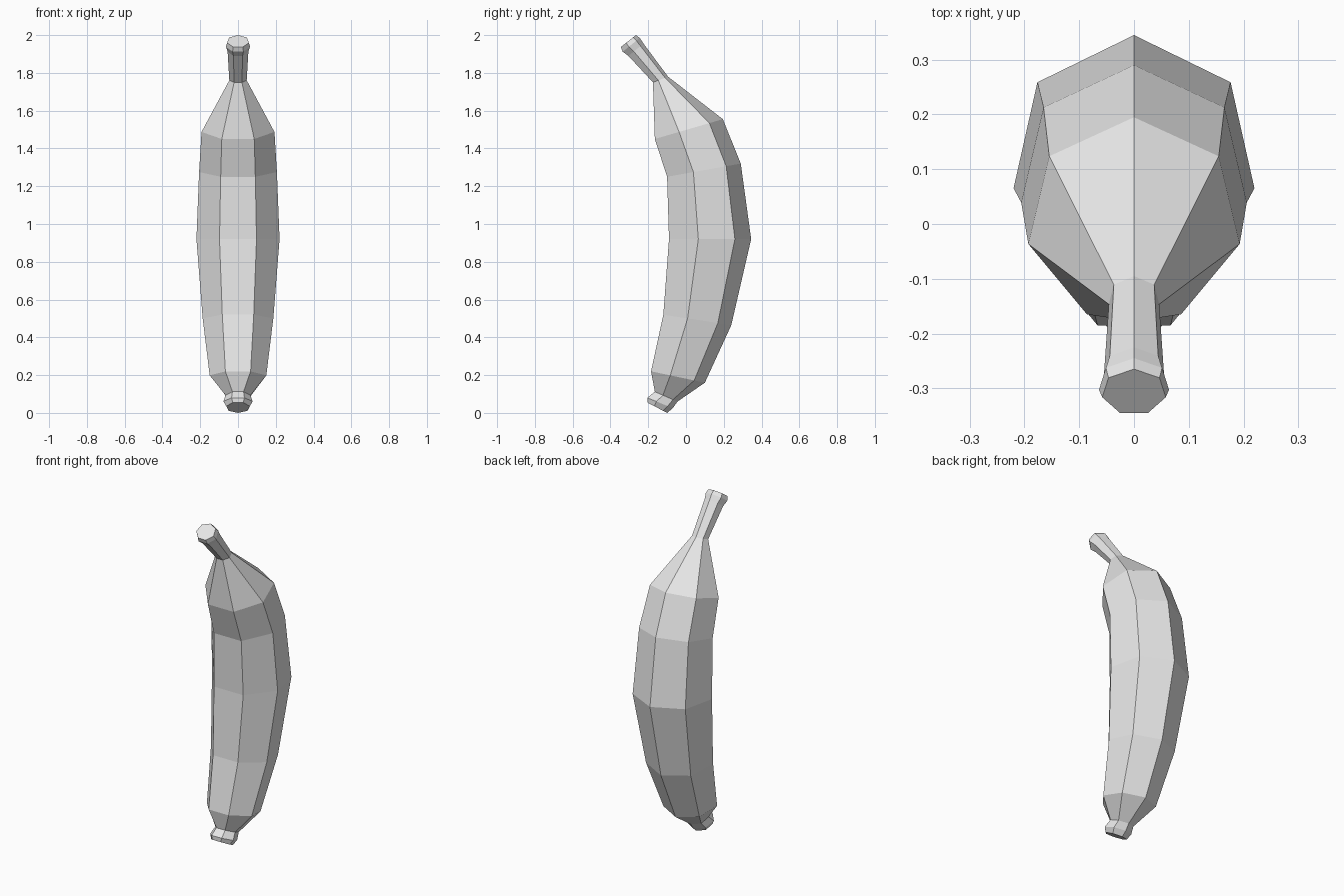
import bpy, bmesh, math

if "Cube" in bpy.data.objects:
    bpy.data.objects.remove(bpy.data.objects["Cube"])

SIDES = 7
# Each ring: front y, front z, back y, back z, half width
RINGS = [
    (-0.205, 0.055, -0.10, 0.00, 0.062),   # blossom tip
    (-0.205, 0.08, -0.07, 0.025, 0.077),   # tip rim
    (-0.165, 0.112, -0.045, 0.06, 0.066),  # tip neck
    (-0.185, 0.22, 0.10, 0.16, 0.15),      # body
    (-0.12, 0.52, 0.24, 0.465, 0.187),
    (-0.09, 0.92, 0.345, 0.92, 0.22),
    (-0.10, 1.25, 0.29, 1.32, 0.206),
    (-0.165, 1.45, 0.195, 1.555, 0.193),
    (-0.175, 1.75, -0.095, 1.78, 0.046),   # stem base
    (-0.305, 1.89, -0.225, 1.955, 0.055),  # stem
    (-0.335, 1.912, -0.245, 1.985, 0.064), # stem cap
    (-0.345, 1.937, -0.265, 2.00, 0.058),
]

mat = bpy.data.materials.new("light_grey")
mat.diffuse_color = (0.8, 0.8, 0.8, 1)
mat.use_nodes = True
mat.node_tree.nodes["Principled BSDF"].inputs["Base Color"].default_value = mat.diffuse_color

bm = bmesh.new()
step = 2 * math.pi / SIDES
c_min = math.cos(3 * step)   # front edge of the heptagon
s_max = math.sin(2 * step)   # widest corner


def add_ring(fy, fz, by, bz, w):
    ring = []
    for i in range(SIDES):
        a = i * step
        t = (math.cos(a) - c_min) / (1 - c_min)   # 0 front, 1 back
        ring.append(bm.verts.new((w * math.sin(a) / s_max,
                                  fy + (by - fy) * t, fz + (bz - fz) * t)))
    return ring


# Skin the tilted rings from tip to stem
loops = [add_ring(*r) for r in RINGS]
for low, high in zip(loops, loops[1:]):
    for i in range(SIDES):
        j = (i + 1) % SIDES
        bm.faces.new((low[i], low[j], high[j], high[i]))
bm.faces.new(loops[0])
bm.faces.new(loops[-1])
bmesh.ops.recalc_face_normals(bm, faces=bm.faces)

mesh = bpy.data.meshes.new("banana")
bm.to_mesh(mesh)
bm.free()
mesh.materials.append(mat)
obj = bpy.data.objects.new("banana", mesh)
bpy.context.collection.objects.link(obj)
